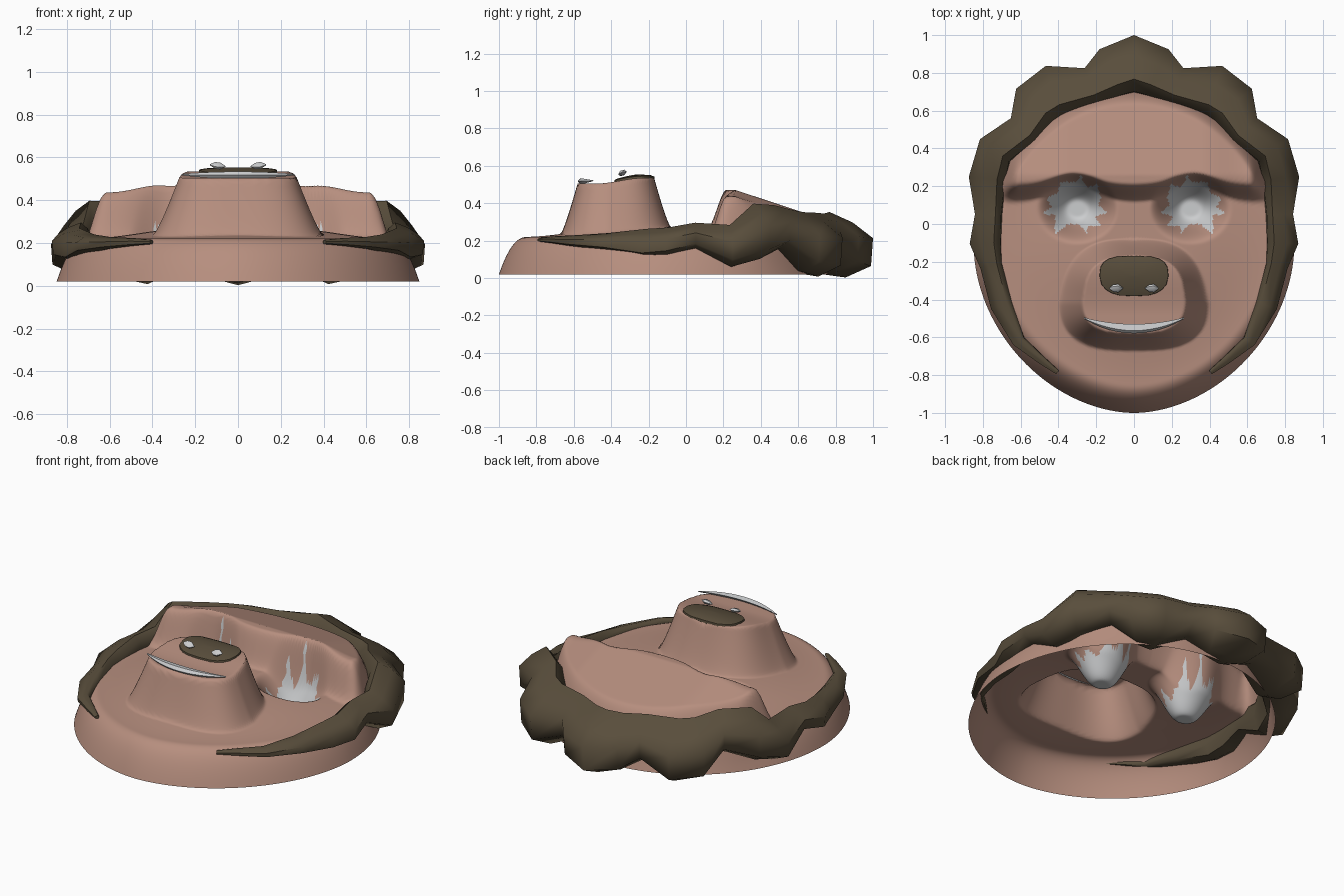
import bpy, bmesh, math
from mathutils import Vector

if "Cube" in bpy.data.objects:
    bpy.data.objects.remove(bpy.data.objects["Cube"])


def material(name, rgb):
    m = bpy.data.materials.new(name)
    m.diffuse_color = (*rgb, 1)
    m.use_nodes = True
    m.node_tree.nodes["Principled BSDF"].inputs["Base Color"].default_value = m.diffuse_color
    return m


SKIN = material("skin", (0.47, 0.272, 0.21))
FUR = material("dark_fur", (0.1, 0.076, 0.045))
WHITE = material("off_white", (0.6, 0.61, 0.62))


def clamp(t):
    return max(0.0, min(1.0, t))


def smooth(t):
    t = clamp(t)
    return t * t * (3 - 2 * t)


def make(name, verts, faces, mats, angle=40):
    me = bpy.data.meshes.new(name)
    me.from_pydata(verts, [], faces)
    for m in mats:
        me.materials.append(m)
    bm = bmesh.new()
    bm.from_mesh(me)
    bmesh.ops.recalc_face_normals(bm, faces=bm.faces)
    bm.to_mesh(me)
    bm.free()
    ob = bpy.data.objects.new(name, me)
    bpy.context.collection.objects.link(ob)
    bpy.ops.object.select_all(action='DESELECT')
    ob.select_set(True)
    bpy.context.view_layer.objects.active = ob
    bpy.ops.object.shade_smooth_by_angle(angle=math.radians(angle))
    return ob


def loft(name, rings, mat, angle=40):
    """Skin closed rings of equal length and cap both ends."""
    n = len(rings[0])
    verts = [p for r in rings for p in r]
    faces = [(i * n + j, i * n + (j + 1) % n, (i + 1) * n + (j + 1) % n, (i + 1) * n + j)
             for i in range(len(rings) - 1) for j in range(n)]
    faces += [tuple(range(n)), tuple(len(verts) - n + j for j in range(n))]
    return make(name, verts, faces, [mat], angle)


# Relief of the face: rim, brow, eye sockets, muzzle
CY, RX, RY = -0.12, 0.848, 0.88


def power(y):
    """Outline roundness: the jaw is slightly more pointed than the top."""
    return 1.87 if y < CY else 2.0


def height(x, y):
    ax = abs(x)
    p = power(y)
    r = ((ax / RX) ** p + (abs(y - CY) / RY) ** p) ** (1 / p)
    s = clamp((1 - r) / 0.17)
    z = 0.02 + 0.2 * (1 - (1 - s) ** 2.2) + 0.05 * smooth((0.85 - r) / 0.6)
    # forehead and brow, steepest above the eyes
    e = math.exp(-((ax - 0.32) / 0.15) ** 2)
    back = max(0, y - 0.26)
    top = 0.472 - 0.33 * back - 0.035 * smooth((ax - 0.35) / 0.25)
    f = smooth((y - 0.112 - 0.1 * e) / (0.105 - 0.045 * e))
    f *= smooth((0.75 - ax) / 0.14) * smooth((1 - r) / 0.15)
    z += (max(top, z) - z) * f
    # eye sockets, cut away in front of the brow
    d = math.hypot((ax - 0.3) / 0.22, (y - 0.08) / 0.19)
    z += (0.06 - z) * smooth((1 - d) / 0.8)
    # muzzle, narrower toward the bridge
    wx = 0.275 * (1 - 0.16 * clamp((y + 0.42) / 0.3))
    d = ((ax / wx) ** 3 + (abs(y + 0.375) / 0.205) ** 3) ** (1 / 3)
    m = 0.505 + 0.03 * smooth((y + 0.48) / 0.25)
    return z + (m - z) * clamp((1.44 - d) / 0.44) ** 1.25


# Jagged outline of one eye, mirrored by using |x|
STAR = [(.14, .06), (.19, .10), (.175, .14), (.195, .212), (.24, .195), (.265, .22),
        (.28, .258), (.305, .22), (.39, .225), (.405, .16), (.46, .14), (.44, .09),
        (.49, .055), (.415, .045), (.42, -.06), (.35, .0), (.29, .0), (.25, -.05),
        (.24, -.01), (.17, -.01), (.21, .04)]


def in_eye(x, y):
    inside = False
    for (x1, y1), (x2, y2) in zip(STAR, STAR[1:] + STAR[:1]):
        if (y1 > y) != (y2 > y) and x < x1 + (y - y1) * (x2 - x1) / (y2 - y1):
            inside = not inside
    return inside


# Open face shell
N, R = 240, 90
verts = [(0, CY, height(0, CY))]
for i in range(1, R + 1):
    for j in range(N):
        a = 2 * math.pi * j / N
        c, s = math.cos(a), math.sin(a)
        q = 2 / (1.87 if s < 0 else 2.0)
        x = RX * i / R * math.copysign(abs(c) ** q, c)
        y = CY + RY * i / R * math.copysign(abs(s) ** q, s)
        verts.append((x, y, height(x, y)))
faces = [(0, 1 + j, 1 + (j + 1) % N) for j in range(N)]
for i in range(R - 1):
    a, b = 1 + i * N, 1 + (i + 1) * N
    faces += [(a + j, b + j, b + (j + 1) % N, a + (j + 1) % N) for j in range(N)]
face = make("face_shell", verts, faces, [SKIN, WHITE], 85)
for p in face.data.polygons:
    if in_eye(abs(p.center.x), p.center.y):
        p.material_index = 1
if sum(p.normal.z for p in face.data.polygons) < 0:
    face.data.flip_normals()

# Lumpy mane: x, y, z, half width, half height along the right half
half = [(0.405, -0.785, 0.205, 0.012, 0.01), (0.49, -0.72, 0.205, 0.022, 0.018),
        (0.61, -0.62, 0.2, 0.035, 0.028), (0.70, -0.43, 0.195, 0.06, 0.045),
        (0.755, -0.22, 0.185, 0.06, 0.078), (0.785, -0.1, 0.195, 0.085, 0.075),
        (0.77, 0.05, 0.228, 0.072, 0.068), (0.775, 0.24, 0.172, 0.1, 0.112),
        (0.735, 0.39, 0.25, 0.1, 0.148), (0.585, 0.50, 0.275, 0.09, 0.115),
        (0.52, 0.63, 0.195, 0.135, 0.165), (0.42, 0.70, 0.18, 0.145, 0.172),
        (0.23, 0.73, 0.225, 0.1, 0.125), (0.12, 0.80, 0.19, 0.14, 0.155),
        (0, 0.845, 0.178, 0.155, 0.175)]
# lock cross-section: crest toward the face, sloping to an upright outer side
section = [(1, .2), (.3, .68), (-.5, 1), (-.92, .6), (-1, -.2), (-.75, -.9), (.05, -1), (.93, -.65)]
path = half + [(-p[0], *p[1:]) for p in half[-2::-1]]
rings = []
for i, (x, y, z, w, h) in enumerate(path):
    a, b = path[max(i - 1, 0)], path[min(i + 1, len(path) - 1)]
    side = Vector((b[1] - a[1], a[0] - b[0], 0)).normalized()
    rings.append([Vector((x, y, z + h * v)) + side * w * u for u, v in section])
loft("mane", rings, FUR, 60)

# Nose pad hugging the muzzle
K = 20
rings = []
for s, lift in ((1.0, -0.012), (0.98, 0.01), (0.8, 0.015), (0.4, 0.018), (0.05, 0.02)):
    ring = []
    for k in range(K):
        a = 2 * math.pi * k / K
        c, d = math.cos(a), math.sin(a)
        px = math.copysign(abs(c) ** 0.6, c) * 0.185
        py = math.copysign(abs(d) ** 0.7, d) * 0.108
        px *= 1 - 0.15 * clamp(-py / 0.1) ** 2
        x, y = px * s, -0.275 + py * s
        ring.append((x, y, height(x, y) + lift))
    rings.append(ring)
loft("nose_pad", rings, FUR)

# Nostril glints
for sx, nm in ((-1, "left"), (1, "right")):
    rings = []
    for t, w in ((-1, 0.003), (-0.4, 0.019), (0.3, 0.022), (1, 0.003)):
        cx, cz = sx * 0.095 + t * 0.036, 0.562 + 0.004 * t * sx
        rings.append([(cx, -0.34 + w * math.cos(k * math.pi / 3),
                       cz + 0.7 * w * math.sin(k * math.pi / 3)
                       + 0.3 * w * math.cos(k * math.pi / 3)) for k in range(6)])
    loft(nm + "_nostril_glint", rings, WHITE)

# Crescent of teeth along the front of the muzzle
rings = []
for i in range(13):
    s = -1 + i / 6
    b = 1 - s * s
    x, zc = 0.265 * s, 0.517 + 0.003 * s * s
    y1, y2 = -0.495 - 0.035 * b, -0.502 - 0.077 * b
    ym = y1 + (y2 - y1) * 0.7
    h = 0.003 + 0.014 * b
    rings.append([(x, y1, zc + 0.003 + 0.008 * b), (x, ym, zc + h),
                  (x, y2, zc), (x, ym, zc - h)])
loft("teeth", rings, WHITE)
